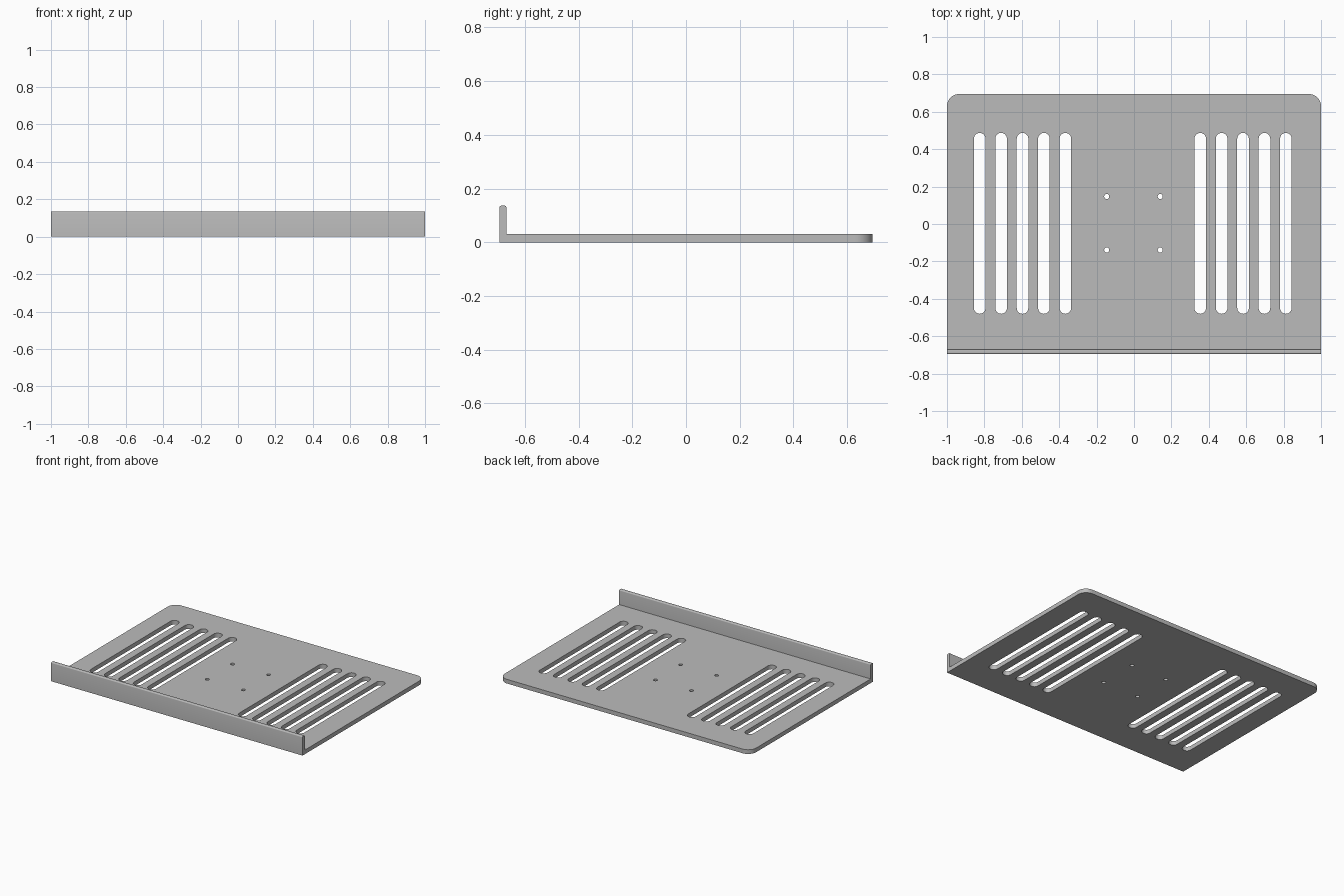
import bpy
import bmesh
from math import sin, cos, pi

cube = bpy.data.objects.get("Cube")
if cube:
    bpy.data.objects.remove(cube, do_unlink=True)

HALF_X, HALF_Y = 1.0, 0.695
THICK, LIP_T, LIP_H = 0.03, 0.026, 0.136

metal = bpy.data.materials.new("grey metal")
metal.use_nodes = True
metal.diffuse_color = (0.5, 0.5, 0.5, 1)
metal.node_tree.nodes["Principled BSDF"].inputs["Base Color"].default_value = (0.5, 0.5, 0.5, 1)


def arc(cx, cy, r, start, end, n):
    return [(cx + r * cos(start + (end - start) * i / n),
             cy + r * sin(start + (end - start) * i / n)) for i in range(n + 1)]


def slot(x, y0, y1, r):
    return arc(x, y1 - r, r, 0, pi, 16) + arc(x, y0 + r, r, pi, 2 * pi, 16)


def finish(obj):
    obj.data.materials.clear()
    obj.data.materials.append(metal)
    bpy.ops.object.select_all(action='DESELECT')
    obj.select_set(True)
    bpy.context.view_layer.objects.active = obj
    bpy.ops.object.shade_smooth_by_angle()


# Plate outline with rounded back corners
R = 0.065
front = -HALF_Y + LIP_T
loops = [[(-HALF_X, front), (HALF_X, front)]
         + arc(HALF_X - R, HALF_Y - R, R, 0, pi / 2, 12)
         + arc(R - HALF_X, HALF_Y - R, R, pi / 2, pi, 12)]

# Two banks of ventilation slots
for first in (-0.825, 0.354):
    for i in range(5):
        loops.append(slot(first + 0.1145 * i, -0.48, 0.487, 0.031))

# Four mounting holes
for x in (-0.146, 0.14):
    for y in (-0.139, 0.147):
        loops.append(arc(x, y, 0.0135, 0, 2 * pi, 24)[:-1])

# Fill the outline and give it thickness
curve = bpy.data.curves.new("plate_outline", 'CURVE')
curve.dimensions = '2D'
curve.fill_mode = 'BOTH'
curve.extrude = THICK / 2
for pts in loops:
    spline = curve.splines.new('POLY')
    spline.points.add(len(pts) - 1)
    for p, (x, y) in zip(spline.points, pts):
        p.co = (x, y, 0, 1)
    spline.use_cyclic_u = True
plate = bpy.data.objects.new("base_plate", curve)
bpy.context.collection.objects.link(plate)
plate.location.z = THICK / 2
bpy.ops.object.select_all(action='DESELECT')
plate.select_set(True)
bpy.context.view_layer.objects.active = plate
bpy.ops.object.convert(target='MESH')
plate = bpy.context.object
bm = bmesh.new()
bm.from_mesh(plate.data)
bmesh.ops.remove_doubles(bm, verts=bm.verts, dist=0.00001)
bmesh.ops.recalc_face_normals(bm, faces=bm.faces)
bm.to_mesh(plate.data)
bm.free()
finish(plate)

# Upright front lip with softened top edges
bpy.ops.mesh.primitive_cube_add(size=1, location=(0, LIP_T / 2 - HALF_Y, LIP_H / 2))
lip = bpy.context.object
lip.name = "front_lip"
lip.scale = (2 * HALF_X, LIP_T, LIP_H)
bpy.ops.object.transform_apply(location=False, rotation=False, scale=True)
bm = bmesh.new()
bm.from_mesh(lip.data)
top = [e for e in bm.edges
       if all(v.co.z > 0 for v in e.verts) and abs(e.verts[0].co.x - e.verts[1].co.x) > 1]
bmesh.ops.bevel(bm, geom=top, offset=0.006, segments=4, profile=0.5, affect='EDGES')
bm.to_mesh(lip.data)
bm.free()
finish(lip)
